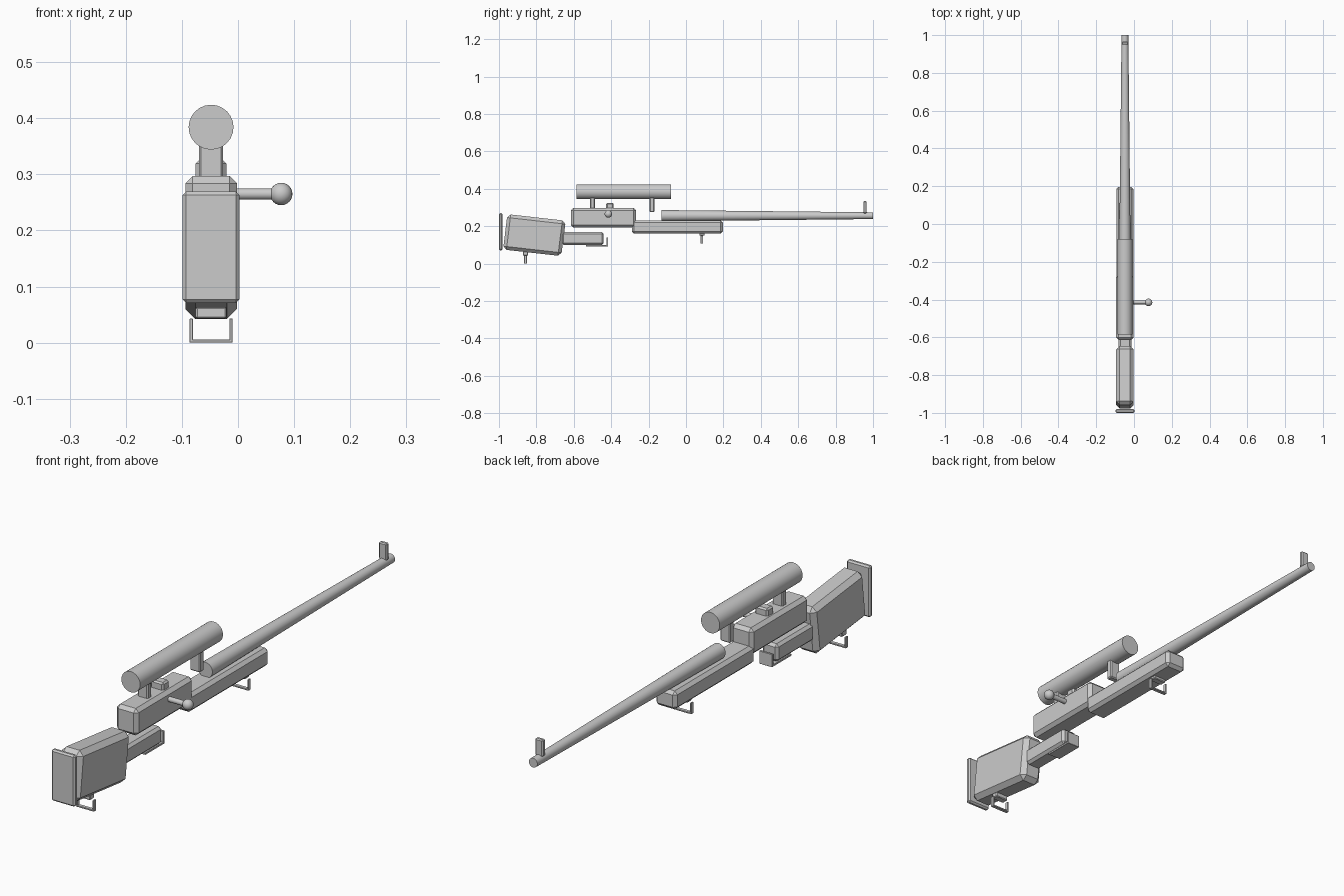
import bpy, math

if "Cube" in bpy.data.objects:
    bpy.data.objects.remove(bpy.data.objects["Cube"])

CX = -0.048  # centre plane of the long body


def finish(name, verts, faces, bevel=0.0):
    me = bpy.data.meshes.new(name)
    me.from_pydata(verts, [], faces)
    ob = bpy.data.objects.new(name, me)
    bpy.context.collection.objects.link(ob)
    if bevel:
        m = ob.modifiers.new("bevel", 'BEVEL')
        m.width = bevel
        m.segments = 1
        m.limit_method = 'NONE'
    return ob


def prism(name, profile, width, bevel=0.0, cx=CX):
    """Side profile (y, z), counter-clockwise seen from +x, extruded in x."""
    n = len(profile)
    verts = [(cx + s * width / 2, y, z) for s in (-1, 1) for y, z in profile]
    faces = [tuple(range(n - 1, -1, -1)), tuple(range(n, 2 * n))]
    faces += [(i, (i + 1) % n, n + (i + 1) % n, n + i) for i in range(n)]
    return finish(name, verts, faces, bevel)


def box(name, y0, y1, z0, z1, width, bevel=0.0, cx=CX):
    return prism(name, [(y0, z0), (y1, z0), (y1, z1), (y0, z1)], width, bevel, cx)


def rod(name, r0, r1, length, loc, rot, sides=24):
    bpy.ops.mesh.primitive_cone_add(vertices=sides, radius1=r0, radius2=r1,
                                    depth=length, location=loc, rotation=rot)
    ob = bpy.context.object
    ob.name = name
    bpy.ops.object.shade_smooth_by_angle(angle=math.radians(35))
    return ob


ALONG_Y = (-math.pi / 2, 0, 0)
ALONG_X = (0, math.pi / 2, 0)

# Rear stock, end plate and grip
prism("rear_stock", [(-0.978, 0.075), (-0.667, 0.040), (-0.643, 0.229), (-0.955, 0.264)],
      0.092, 0.018)
box("end_plate", -1.0, -0.98, 0.071, 0.269, 0.101, 0.006)
box("grip", -0.665, -0.44, 0.10, 0.168, 0.067, 0.01)
prism("lower_guard", [(-0.535, 0.09), (-0.417, 0.09), (-0.417, 0.14), (-0.425, 0.14),
                      (-0.425, 0.098), (-0.535, 0.098)], 0.055, 0.001)

# Main body and front stock
box("main_body", -0.615, -0.267, 0.193, 0.297, 0.092, 0.013)
box("front_stock", -0.29, 0.197, 0.16, 0.231, 0.09, 0.012)

# Tapered tube with front post
rod("long_tube", 0.03, 0.018, 1.13, (CX, 0.435, 0.256), ALONG_Y)
box("front_post", 0.949, 0.966, 0.268, 0.334, 0.033, 0.004)

# Optic tube, its mounts and the rear block
rod("optic_tube", 0.04, 0.04, 0.505, (CX, -0.3325, 0.384), ALONG_Y)
for i, (y, z) in enumerate([(-0.5, 0.29), (-0.182, 0.275)]):
    box(f"optic_mount_{i + 1}", y - 0.013, y + 0.013, z, 0.365, 0.043, 0.004)
box("rear_block", -0.427, -0.388, 0.288, 0.325, 0.055, 0.006)

# Side handle with ball end
rod("side_handle", 0.01, 0.01, 0.1, (0.015, -0.415, 0.265), ALONG_X, 16)
bpy.ops.mesh.primitive_uv_sphere_add(segments=20, ring_count=12, radius=0.02,
                                     location=(0.077, -0.415, 0.265))
bpy.context.object.name = "handle_ball"
bpy.ops.object.shade_smooth_by_angle(angle=math.radians(40))

# Strap loops: a small block with an open U-shaped wire below it
for label, y, top, block_top in [("rear", -0.858, 0.043, 0.064), ("front", 0.085, 0.149, 0.164)]:
    box(label + "_loop_block", y - 0.014, y + 0.014, top, block_top, 0.055, 0.003)
    box(label + "_loop_base", y - 0.007, y + 0.007, top - 0.043, top - 0.037, 0.077, 0.001)
    for s in (-1, 1):
        box(f"{label}_loop_arm_{'left' if s < 0 else 'right'}", y - 0.007, y + 0.007,
            top - 0.043, top, 0.006, 0.001, CX + s * 0.0355)
